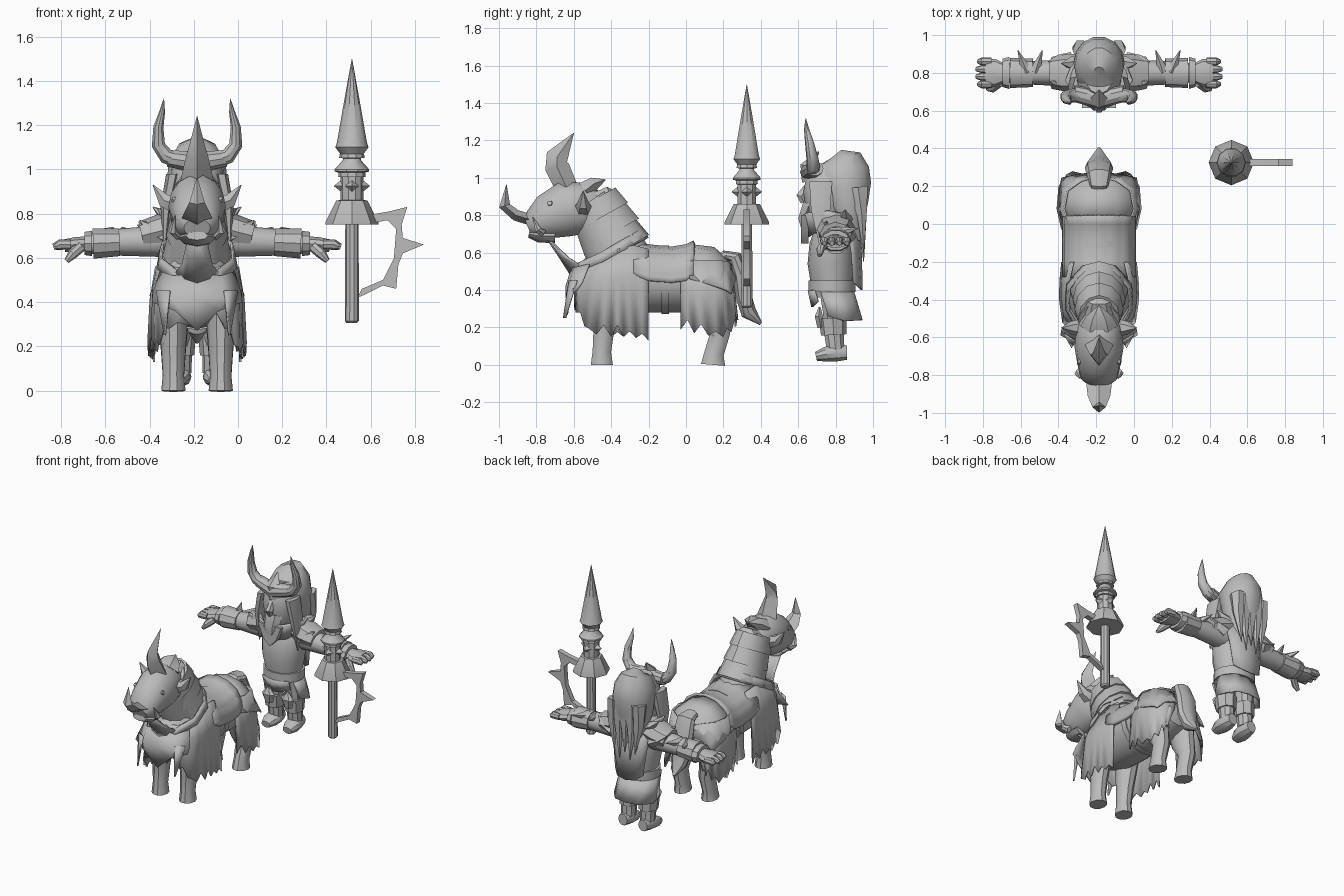
import bpy, bmesh, math
from mathutils import Vector

CX = -0.185          # shared centre line of mount and rider
grey = bpy.data.materials.new("stone grey")
grey.diffuse_color = (0.5, 0.5, 0.5, 1)


def make(name, verts, faces, ox=CX, thick=0):
    me = bpy.data.meshes.new(name)
    me.from_pydata([(v[0] + ox, v[1], v[2]) for v in verts], [], faces)
    bm = bmesh.new()
    bm.from_mesh(me)
    bmesh.ops.remove_doubles(bm, verts=bm.verts, dist=1e-5)
    bmesh.ops.recalc_face_normals(bm, faces=bm.faces)
    bm.to_mesh(me)
    bm.free()
    me.materials.append(grey)
    ob = bpy.data.objects.new(name, me)
    bpy.context.collection.objects.link(ob)
    if thick:
        ob.modifiers.new("thickness", 'SOLIDIFY').thickness = thick
    return ob


def loft(name, st, n=12, side=(1, 0, 0), mirror=False, ox=CX):
    """Tube through stations (x, y, z, half width, half depth)."""
    side = Vector(side)
    P = [Vector(s[:3]) for s in st]
    V = []
    for i, s in enumerate(st):
        t = P[min(i + 1, len(P) - 1)] - P[max(i - 1, 0)]
        u = t.cross(side).normalized()
        for k in range(n):
            a = 2 * math.pi * k / n
            V.append(P[i] + side * s[3] * math.cos(a) + u * s[4] * math.sin(a))
    F = [(i * n + k, i * n + (k + 1) % n, (i + 1) * n + (k + 1) % n, (i + 1) * n + k)
         for i in range(len(st) - 1) for k in range(n)]
    F += [tuple(range(n)), tuple(range(len(V) - n, len(V)))]
    for sx in ((1, -1) if mirror else (1,)):
        make(name + ("_left" if sx < 0 else ""), [(v.x * sx, v.y, v.z) for v in V], F, ox)


def sheet(name, rows, mirror=True, jag=0, sub=3, thick=0.01):
    """Cloth from rows of points, mirrored over the centre, ragged last row."""
    R = []
    for r in rows:
        if mirror:
            r = [(-x, y, z) for x, y, z in r[:0:-1]] + list(r)
        pts = [Vector(p) for p in r]
        R.append([a.lerp(b, k / sub) for a, b in zip(pts, pts[1:]) for k in range(sub)] + [pts[-1]])
    m = len(R[0])
    for k in range(1, m, 2):
        R[-1][k].z += jag * (1 + 0.5 * math.sin(k * 2.3))
    V = [p for r in R for p in r]
    F = [(i * m + k, i * m + k + 1, (i + 1) * m + k + 1, (i + 1) * m + k)
         for i in range(len(R) - 1) for k in range(m - 1)]
    make(name, V, F, CX, thick)


def plate(name, pts, y, half, ox):
    """Flat xz outline given thickness along y."""
    n = len(pts)
    V = [(x, y + s, z) for s in (-half, half) for x, z in pts]
    F = [tuple(range(n)), tuple(range(n, 2 * n))]
    F += [(k, (k + 1) % n, n + (k + 1) % n, n + k) for k in range(n)]
    make(name, V, F, ox)


def yz(pts):
    return [(0,) + p for p in pts]


# ---- mount: body, neck, head, legs, tail
loft("mount_body", yz([(.25, .45, .05, .05), (.22, .45, .13, .12), (.12, .45, .175, .165),
     (0, .455, .18, .175), (-.2, .455, .178, .175), (-.35, .47, .178, .19),
     (-.48, .47, .15, .16), (-.56, .47, .07, .08)]), 16)
loft("mount_neck", yz([(-.31, .48, .16, .17), (-.40, .66, .13, .165), (-.45, .77, .12, .155),
     (-.52, .87, .11, .12)]), 14)
loft("mount_head", yz([(-.45, .85, .07, .08), (-.54, .84, .12, .14), (-.65, .83, .13, .15),
     (-.74, .79, .115, .125), (-.81, .75, .1, .085), (-.845, .735, .06, .045)]), 14)
loft("mount_lip", yz([(-.70, .69, .08, .04), (-.79, .69, .085, .035), (-.84, .70, .05, .02)]), 8)
loft("front_leg", [(.107, -.45, 0, .055, .062), (.107, -.45, .07, .048, .052),
     (.107, -.44, .18, .055, .058), (.107, -.42, .4, .07, .1)], 10, mirror=True)
loft("back_leg", [(.107, .145, 0, .055, .068), (.107, .15, .06, .048, .055),
     (.107, .18, .16, .055, .058), (.107, .14, .28, .065, .09), (.1, .12, .42, .07, .11)], 10, mirror=True)
loft("tail", yz([(.15, .53, .04, .03), (.21, .585, .05, .03), (.26, .575, .065, .04),
     (.295, .48, .075, .045), (.31, .36, .07, .045), (.335, .28, .05, .045), (.40, .22, .01, .01)]), 10)

# ---- mount: horns, ears, mane
loft("brow_crest", yz([(-.64, .95, .075, .06), (-.69, 1.06, .05, .065), (-.69, 1.11, .035, .06),
     (-.60, 1.24, .001, .001)]), 4)
loft("nose_horn", yz([(-.78, .76, .075, .03), (-.91, .80, .06, .03), (-.97, .85, .035, .03),
     (-.96, .965, .001, .001)]), 4)
loft("ear", [(.09, -.55, .84, .05, .05), (.15, -.55, .86, .035, .035), (.2, -.55, .93, .002, .002)],
     6, (0, 1, 0), True)
loft("eye", [(.095, -.72, .86, .022, .018), (.115, -.73, .865, .014, .012)], 6, (0, 1, 0), True)
loft("cheek_tusk", [(.08, -.76, .70, .025, .025), (.11, -.79, .72, .02, .02),
     (.1, -.82, .79, .002, .002)], 6, mirror=True)
for i, (y, z) in enumerate([(-.52, .93), (-.44, .88), (-.38, .82)]):
    loft(f"mane_spike_{i}", yz([(y - .02, z, .1, .06), (y + .03, z + .04, .07, .04),
         (y + .09 - .01 * i, z + .06 - .02 * i, .002, .002)]), 6)
for i, (y, z, w, d) in enumerate([(-.35, .61, .155, .175), (-.40, .70, .14, .17), (-.45, .79, .13, .16)]):
    loft(f"neck_band_{i}", yz([(y, z, w, d), (y - .05, z + .09, w - .02, d - .02)]), 12)

# ---- mount: collar, chest cloth, saddle, rump cloth
sheet("collar", [[(0, -.60, .53), (.1, -.57, .55), (.165, -.46, .60), (.16, -.34, .67), (.08, -.25, .72), (0, -.23, .73)],
                 [(0, -.62, .48), (.11, -.58, .50), (.18, -.45, .55), (.175, -.32, .62), (.09, -.22, .67), (0, -.2, .68)]])
sheet("chin_strap", [[(0, -.76, .69), (.03, -.75, .68), (.05, -.73, .66)],
                     [(0, -.69, .59), (.04, -.67, .58), (.07, -.63, .57)],
                     [(0, -.62, .48), (.06, -.60, .49), (.11, -.55, .52)]], sub=1)
sheet("front_cloth", [[(0, -.56, .55), (.10, -.54, .56), (.16, -.45, .59), (.172, -.36, .62), (.16, -.28, .64), (.14, -.2, .62)],
                      [(0, -.60, .45), (.12, -.58, .46), (.19, -.48, .47), (.202, -.38, .47), (.2, -.3, .47), (.19, -.2, .47)],
                      [(0, -.60, .30), (.13, -.59, .28), (.195, -.52, .17), (.212, -.4, .15), (.21, -.3, .15), (.2, -.2, .13)]],
      jag=.045)
sheet("chest_cloth", [[(0, -.61, .53), (.11, -.6, .52), (.17, -.52, .54)],
                      [(0, -.645, .42), (.12, -.63, .42), (.2, -.56, .44)],
                      [(0, -.64, .27), (.1, -.64, .36), (.205, -.59, .40)]], sub=1)
sheet("chest_tassel", [[(.12, -.62, .45), (.18, -.58, .45)], [(.14, -.65, .25), (.145, -.64, .25)]], False, sub=1)
sheet("chest_tassel_left", [[(-.12, -.62, .45), (-.18, -.58, .45)], [(-.14, -.65, .25), (-.145, -.64, .25)]], False, sub=1)


def saddle_row(y, z, low):
    return [(0, y, z), (.08, y, z - .015), (.15, y, z - .06), (.185, y, z - .12), (.195, y, low)]


sheet("saddle", [saddle_row(-.28, .67, .48), saddle_row(-.2, .645, .45), saddle_row(-.08, .632, .44),
                 saddle_row(0, .645, .45), saddle_row(.04, .665, .48)], thick=.018)
loft("girth", yz([(-.13, .455, .186, .182), (-.09, .455, .186, .182)]), 16)
rump = [[(0, .0), (.16, -.02), (.19, .08), (.17, .18), (.1, .23), (.04, .25)],
        [(.1, .0), (.19, -.03), (.215, .08), (.2, .19), (.13, .255), (.06, .26)],
        [(.19, -.02), (.2, -.03), (.225, .08), (.215, .2), (.17, .265), (.14, .28)]]
rz = [[.63, .56, .56, .56, .55, .53], [.6, .42, .41, .41, .42, .42], [.33, .19, .16, .15, .19, .24]]
for s, tag in ((1, ""), (-1, "_left")):
    rows = [[(s * x, y, z) for (x, y), z in zip(r, h)] for r, h in zip(rump, rz)]
    for r in rows[1:]:
        r.pop(0)
    rows[0].pop(0)
    sheet("rump_cloth" + tag, rows, False, .045)
sheet("rump_cover", [[(0, .03, .645), (.09, .03, .63), (.16, .02, .575), (.2, .02, .46)],
                     [(0, .15, .63), (.09, .15, .61), (.165, .14, .555), (.215, .13, .43)],
                     [(0, .22, .57), (.08, .225, .55), (.15, .215, .5), (.205, .22, .4)],
                     [(0, .265, .46), (.07, .27, .46), (.14, .26, .44), (.2, .245, .38)]], sub=2)

# ---- rider: torso, belt, skirt, legs
loft("rider_torso", yz([(.78, .36, .12, .10), (.78, .45, .125, .115), (.775, .54, .145, .125),
     (.78, .64, .155, .12), (.79, .73, .14, .1), (.79, .8, .07, .06)]), 16)
loft("belt", yz([(.78, .39, .14, .125), (.78, .45, .14, .125)]), 16)
sheet("skirt", [[(0, .90, .39), (.08, .885, .39), (.135, .81, .39), (.12, .72, .39)],
                [(0, .945, .24), (.09, .93, .24), (.155, .85, .235), (.14, .76, .26)]], sub=2)
sheet("loin_cloth", [[(0, .66, .4), (.05, .67, .4), (.1, .69, .4)], [(0, .68, .31), (.05, .69, .32), (.1, .71, .34)]], sub=1)
loft("rider_leg", [(.07, .78, .4, .06, .07), (.075, .79, .28, .06, .06), (.075, .79, .18, .052, .055),
     (.075, .80, .08, .05, .05)], 10, mirror=True)
loft("boot_cuff", [(.075, .79, .16, .062, .068), (.075, .785, .25, .07, .075)], 8, mirror=True)
loft("knee_guard", [(.075, .72, .2, .03, .02), (.075, .71, .26, .05, .025), (.075, .715, .31, .005, .005)], 6, mirror=True)
loft("boot", [(.078, .86, .065, .035, .04), (.078, .80, .065, .052, .05), (.082, .74, .055, .055, .04),
     (.084, .695, .045, .035, .025)], 10, mirror=True)

# ---- rider: arms, hands, shoulder armour
Y = (0, 1, 0)
loft("arm", [(.08, .8, .69, .08, .09), (.2, .8, .675, .07, .07), (.36, .8, .67, .062, .06),
     (.5, .8, .665, .05, .045)], 12, Y, True)
loft("cuff", [(.35, .8, .67, .075, .065), (.47, .8, .665, .08, .072)], 10, Y, True)
loft("cuff_band", [(.475, .8, .665, .085, .06), (.51, .8, .665, .075, .055)], 10, Y, True)
loft("palm", [(.49, .8, .665, .045, .035), (.55, .8, .66, .075, .035), (.6, .8, .655, .07, .03)], 10, Y, True)
for i in range(4):
    y = .74 + .04 * i
    x = .655 - .01 * abs(i - 1.5)
    loft(f"finger_{i}", [(.57, y, .66, .021, .022), (.62, y, .66, .022, .024), (x, y, .65, .012, .014)], 8, Y, True)
loft("thumb", [(.52, .75, .655, .025, .025), (.56, .72, .62, .024, .024), (.59, .715, .585, .012, .012)], 8, Y, True)
loft("shoulder_pad", [(.08, .8, .75, .1, .075), (.17, .8, .72, .1, .075), (.25, .8, .7, .085, .065)], 8, Y, True)
for i, (x, y, z) in enumerate([(.26, .75, .77), (.2, .85, .83), (.27, .86, .75)]):
    loft(f"shoulder_spike_{i}", [(x - .12, y, z - .07, .05, .04), (x - .05, y, z - .04, .035, .03),
         (x, y, z, .002, .002)], 5, Y, True)
for k, y in enumerate((.87, .9)):
    loft(f"elbow_spike_{k}", [(.34 + .04 * k, .8, .7, .04, .035), (.30 + .13 * k, .92, .73, .002, .002)],
         5, (0, 0, 1), True)

# ---- rider: collar, head, hair, horned helm, cape
sheet("rider_collar", [[(0, .60, .79), (.1, .64, .81), (.18, .76, .82), (.13, .88, .8), (0, .91, .79)],
                       [(0, .65, .68), (.09, .68, .70), (.14, .78, .73), (.11, .87, .72), (0, .89, .72)]], sub=1, thick=.015)
plate("collar_point", [(-.09, .8), (.09, .8), (.05, .7), (0, .65), (-.05, .7)], .635, .02, CX)
loft("rider_head", yz([(.76, .74, .07, .07), (.75, .82, .11, .11), (.75, .92, .12, .125),
     (.76, 1.0, .115, .12), (.77, 1.07, .07, .08)]), 14)
loft("hair", yz([(.80, 1.125, .03, .04), (.82, 1.10, .09, .12), (.83, 1.03, .13, .155), (.85, .95, .135, .145),
     (.86, .86, .135, .12), (.88, .76, .12, .08), (.91, .66, .08, .04)]), 14)
for i in range(5):
    x = (i - 2) * .05
    loft(f"back_lock_{i}", [(x, .92, .95, .04, .06), (x, .94, .8, .04, .03),
         (x * .8, .95, .60 - .05 * (i % 2), .002, .002)], 6)
loft("side_lock", [(.11, .72, .98, .03, .07), (.14, .72, .83, .025, .06), (.15, .72, .62, .003, .003)], 6, mirror=True)
loft("beard", yz([(.66, .86, .07, .04), (.63, .78, .06, .035), (.64, .66, .003, .003)]), 6)
loft("nose", yz([(.66, .96, .02, .025), (.615, .9, .025, .03), (.63, .87, .015, .02)]), 6)
loft("helm_band", [(-.13, .69, 1.05, .045, .04), (0, .66, 1.03, .05, .05), (.13, .69, 1.05, .045, .04)], 10, Y)
loft("helm_point", yz([(.66, .98, .06, .04), (.65, 1.06, .06, .04), (.71, 1.14, .003, .003)]), 4)
loft("helm_horn", [(.08, .68, 1.04, .04, .04), (.14, .68, 1.06, .037, .037), (.175, .675, 1.11, .032, .032),
     (.175, .66, 1.19, .024, .024), (.158, .645, 1.26, .014, .014), (.15, .64, 1.32, .001, .001)], 10, Y, True)
sheet("cape", [[(0, .92, .8), (.09, .9, .79), (.15, .86, .78)], [(0, .94, .6), (.08, .925, .6), (.13, .89, .6)],
               [(0, .945, .40), (.07, .935, .41), (.11, .9, .44)]], sub=2)

# ---- lance: shaft, guard, drum, point, studs
LX, LY = .515, .325


def turned(name, prof, n):
    loft(name, [(0, LY, z, r, r) for z, r in prof], n, ox=LX)


turned("lance_shaft", [(.305, .022), (.315, .032), (.77, .03)], 10)
turned("lance_guard", [(.75, .12), (.76, .12), (.86, .07), (.861, .045)], 8)
turned("lance_drum", [(.85, .052), (.965, .052), (.966, .062), (.985, .06), (.99, .078), (1.0, .078), (1.04, .042),
       (1.05, .04), (1.052, .058), (1.07, .055)], 10)
turned("lance_point", [(1.06, .045), (1.10, .075), (1.12, .068), (1.3, .037), (1.5, .001)], 10)
for i in range(4):
    d = Vector((math.cos(i * math.pi / 2), math.sin(i * math.pi / 2), 0))
    c = Vector((0, LY, .925))
    loft(f"drum_stud_{i}", [(*(c + d * .045), .03, .03), (*(c + d * .08), .002, .002)], 4, (0, 0, 1), ox=LX)

# ---- lance: spiked side blade
plate("hand_guard", [(.025, .42), (.045, .46), (.14, .50), (.19, .60), (.2, .73), (.16, .77), (.05, .75), (.05, .79),
      (.17, .81), (.25, .83), (.225, .75), (.23, .69), (.325, .66), (.23, .62), (.21, .57), (.2, .46), (.14, .475),
      (.05, .43)], LY, .018, LX)

# ---- smooth shading with crisp edges
bpy.ops.object.select_all(action='SELECT')
bpy.context.view_layer.objects.active = bpy.context.selected_objects[0]
bpy.ops.object.shade_smooth_by_angle(angle=math.radians(35))
